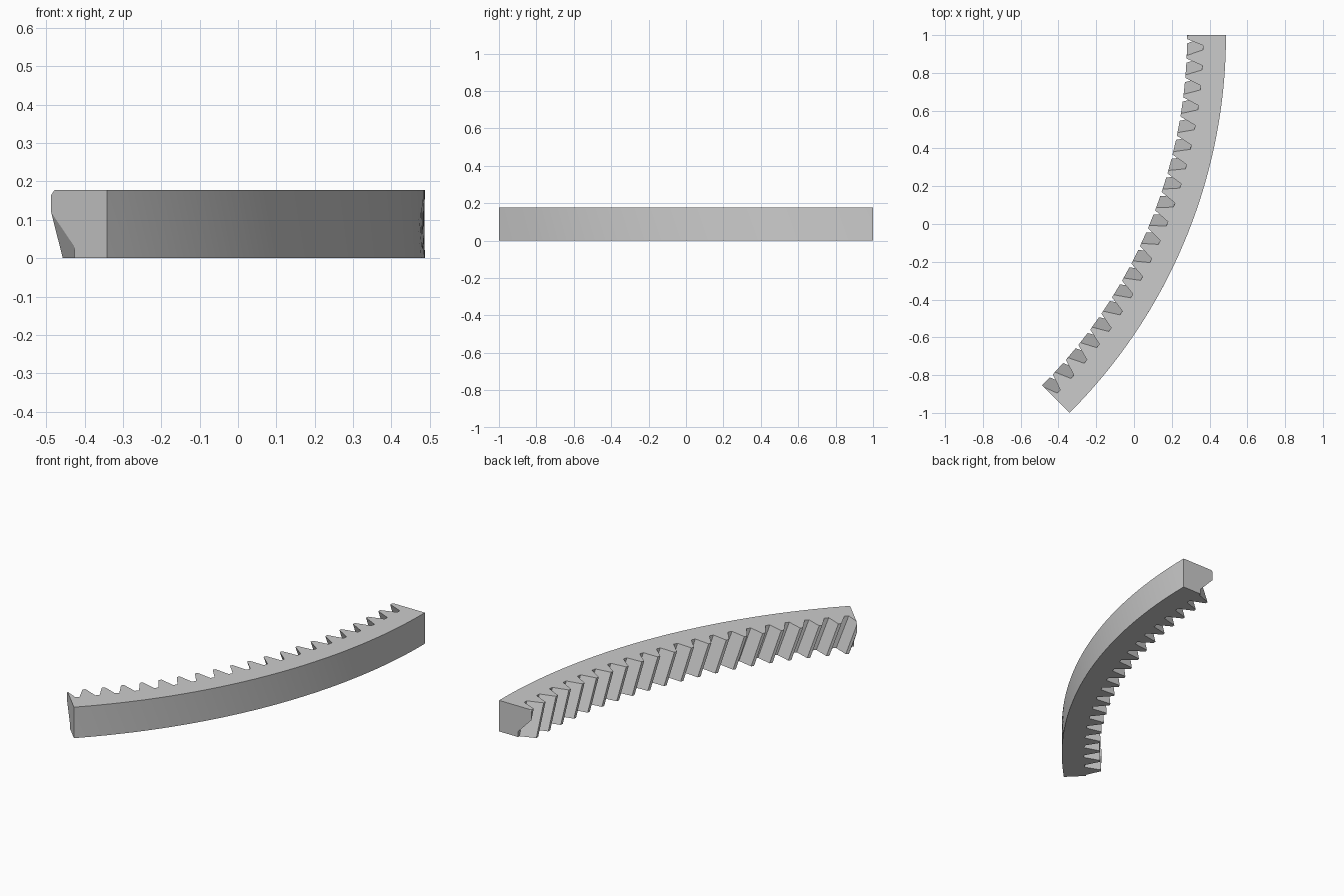
import bpy, bmesh, math
from mathutils import Vector

cube = bpy.data.objects.get("Cube")
if cube:
    bpy.data.objects.remove(cube)

# Main dimensions of the internal helical gear segment
R_OUT, R_TIP, R_ROOT = 2 * math.sqrt(2), 2.623, 2.708
HEIGHT, SPAN, TEETH = 0.178, math.radians(45), 20
PITCH = SPAN / TEETH
LEAN = math.tan(math.radians(20)) / 2.65     # helix twist per unit height
TIP_HALF, ROOT_HALF = 0.0031, 0.0153         # tooth half angles
TIP_MID_Z = 0.142                            # height where a tooth centre meets the end faces
CENTRE = Vector((-(R_OUT + R_TIP * math.cos(SPAN)) / 2, 1, 0))


def polar(radius, angle, z):
    return CENTRE + Vector((radius * math.cos(angle), radius * math.sin(angle), z))


def section(bm, z):
    """Toothed inner edge and the matching plain outer edge at one height."""
    inner, outer = [], []
    for i in range(-TEETH - 2, 3):
        mid = i * PITCH - (z - TIP_MID_Z) * LEAN
        for radius, offset in ((R_ROOT, -ROOT_HALF), (R_TIP, -TIP_HALF),
                               (R_TIP, TIP_HALF), (R_ROOT, ROOT_HALF)):
            inner.append(bm.verts.new(polar(radius, mid + offset, z)))
            outer.append(bm.verts.new(polar(R_OUT, mid + offset, z)))
    return inner, outer


# Overlong ring segment with slanted teeth: bottom, inner, top and outer strips
bm = bmesh.new()
in_low, out_low = section(bm, 0)
in_high, out_high = section(bm, HEIGHT)
strips = [in_low, in_high, out_high, out_low]
for a, b in zip(strips, strips[1:] + strips[:1]):
    for i in range(len(a) - 1):
        bm.faces.new((a[i], b[i], b[i + 1], a[i + 1]))

# Trim both ends along radial planes and close them
for normal in (Vector((0, 1, 0)), Vector((-math.sin(SPAN), -math.cos(SPAN), 0))):
    cut = bmesh.ops.bisect_plane(bm, geom=bm.verts[:] + bm.edges[:] + bm.faces[:],
                                 dist=1e-6, plane_co=CENTRE, plane_no=normal,
                                 clear_outer=True)
    rim = [e for e in cut["geom_cut"] if isinstance(e, bmesh.types.BMEdge)]
    bmesh.ops.holes_fill(bm, edges=rim, sides=0)
bmesh.ops.recalc_face_normals(bm, faces=bm.faces[:])

mesh = bpy.data.meshes.new("ring_gear_segment")
bm.to_mesh(mesh)
bm.free()
gear = bpy.data.objects.new("ring_gear_segment", mesh)
bpy.context.collection.objects.link(gear)

# Plain grey material
grey = bpy.data.materials.new("plain_grey")
grey.use_nodes = True
colour = (0.6, 0.6, 0.6, 1)
grey.diffuse_color = colour
grey.node_tree.nodes["Principled BSDF"].inputs["Base Color"].default_value = colour
mesh.materials.append(grey)

# Smooth outer wall, crisp tooth edges
bpy.ops.object.select_all(action='DESELECT')
gear.select_set(True)
bpy.context.view_layer.objects.active = gear
bpy.ops.object.shade_smooth_by_angle(angle=math.radians(15))
